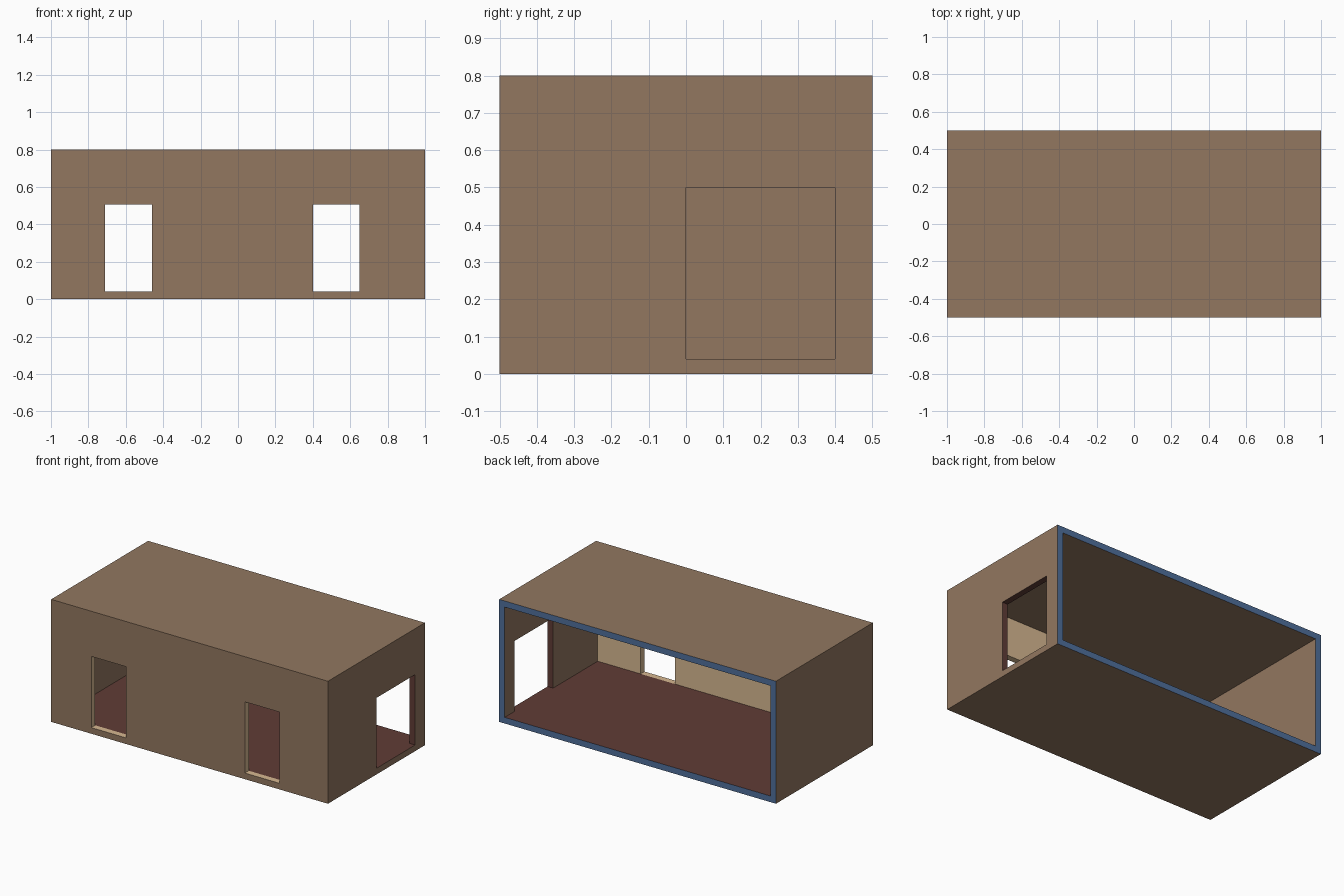
import bpy, bmesh
from mathutils import Vector

if "Cube" in bpy.data.objects:
    bpy.data.objects.remove(bpy.data.objects["Cube"])

W, D, H, T = 1.0, 0.5, 0.8, 0.04   # half width, half depth, height, wall thickness


def srgb(r, g, b):
    lin = lambda c: c / 12.92 if c <= 0.04045 else ((c + 0.055) / 1.055) ** 2.4
    return [lin(c / 255) for c in (r, g, b)] + [1.0]


def material(name, *rgb):
    m = bpy.data.materials.new(name)
    m.diffuse_color = srgb(*rgb)
    m.use_nodes = True
    m.node_tree.nodes["Principled BSDF"].inputs["Base Color"].default_value = m.diffuse_color
    return m


def box(name, lo, hi):
    lo, hi = Vector(lo), Vector(hi)
    bm = bmesh.new()
    bmesh.ops.create_cube(bm, size=1)
    for v in bm.verts:
        v.co = Vector([(c + 0.5) * (h - l) + l for c, l, h in zip(v.co, lo, hi)])
    mesh = bpy.data.meshes.new(name)
    bm.to_mesh(mesh)
    bm.free()
    ob = bpy.data.objects.new(name, mesh)
    bpy.context.collection.objects.link(ob)
    return ob


def cut(target, lo, hi):
    cutter = box("cutter", lo, hi)
    mod = target.modifiers.new("cut", 'BOOLEAN')
    mod.operation, mod.solver, mod.object = 'DIFFERENCE', 'EXACT', cutter
    bpy.context.view_layer.objects.active = target
    bpy.ops.object.modifier_apply(modifier=mod.name)
    bpy.data.objects.remove(cutter, do_unlink=True)


# Room shell, open at the back
room = box("room_shell", (-W, -D, 0), (W, D, H))
cut(room, (-W + T, -D + T, T), (W - T, D + 0.2, H - T))

# Two front openings and one opening in the right wall
for x in (-0.71, 0.40):
    cut(room, (x, -D - 0.1, T), (x + 0.25, -D + T + 0.05, 0.505))
cut(room, (W - T - 0.05, 0.0, T), (W + 0.1, 0.4, 0.50))

# Colours by face direction and position
BROWN, RED, TAN, BLUE = range(4)
room.data.materials.clear()
for m in (material("wall_brown", 146, 119, 96), material("floor_red_brown", 96, 60, 54),
          material("inner_tan", 215, 184, 145), material("rim_blue", 80, 112, 156)):
    room.data.materials.append(m)

for f in room.data.polygons:
    c, n = f.center, f.normal
    inside = abs(c.z - H / 2) < H / 2 - 0.001
    f.material_index = BROWN
    if n.y > 0.9 and c.y > D - 0.01:                      # open edge
        f.material_index = BLUE
    elif n.y > 0.9 and c.y < -D + T + 0.001:              # inside of front wall
        f.material_index = TAN
    elif inside and -D + 0.001 < c.y < -D + T - 0.001:    # front reveals
        f.material_index = TAN
    elif inside and W - T + 0.001 < c.x < W - 0.001 and abs(c.y) < D - 0.001 and abs(n.x) < 0.5:
        f.material_index = RED                            # side reveals
    elif n.z > 0.9 and c.z < T + 0.01:                    # floor
        f.material_index = RED
